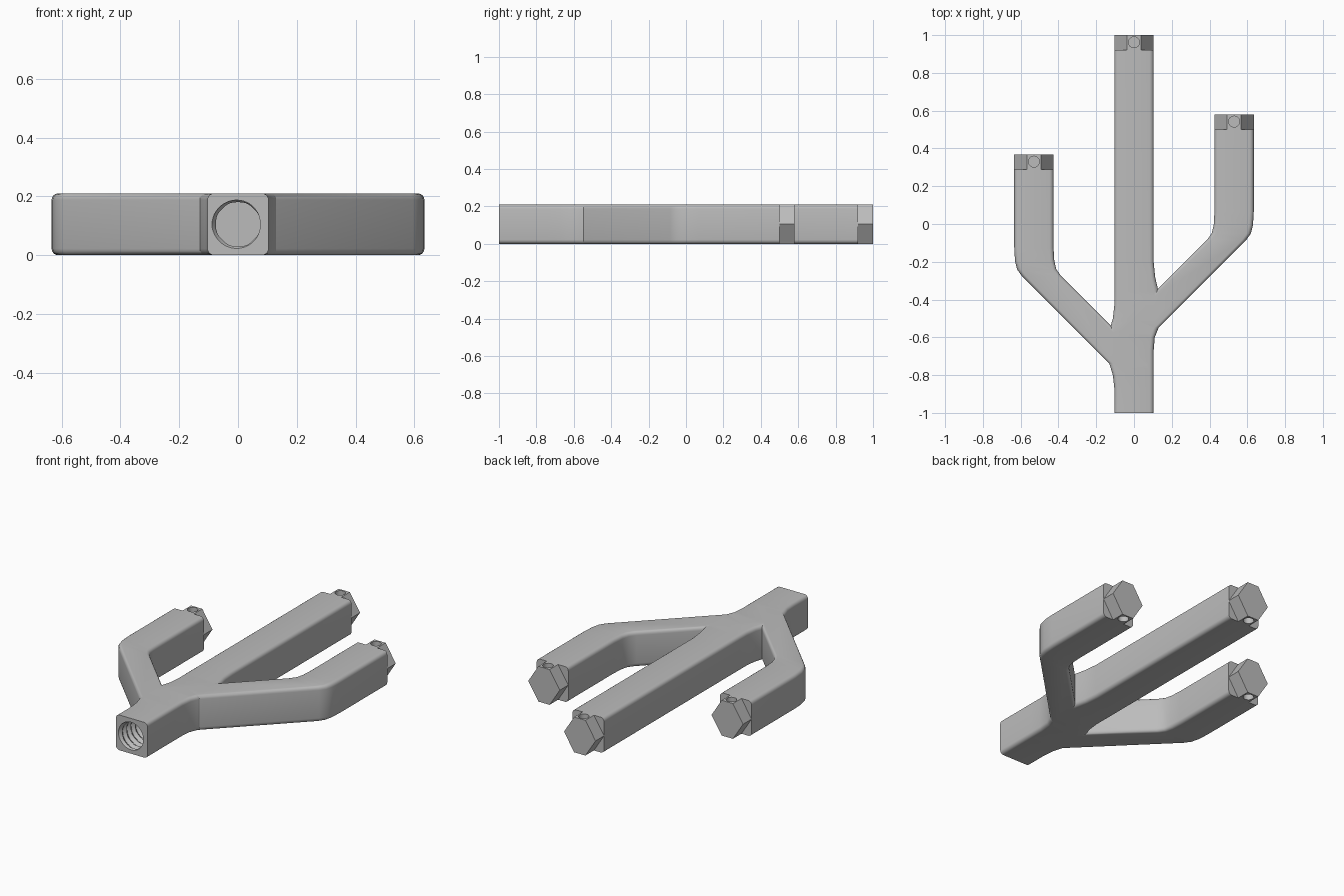
import bpy, bmesh, math

if "Cube" in bpy.data.objects:
    bpy.data.objects.remove(bpy.data.objects["Cube"], do_unlink=True)

H = 0.105           # half height of every limb
W = 0.104           # half width of every limb
R = 0.022           # edge rounding

grey = bpy.data.materials.new("plain grey")
grey.use_nodes = True
COLOUR = (0.5, 0.5, 0.5, 1)
grey.diffuse_color = COLOUR
grey.node_tree.nodes["Principled BSDF"].inputs["Base Color"].default_value = COLOUR


def loft(name, rings):
    """Skin a list of equal-length point rings and cap both ends."""
    bm = bmesh.new()
    rows = [[bm.verts.new(p) for p in ring] for ring in rings]
    n = len(rows[0])
    for a, b in zip(rows, rows[1:]):
        for i in range(n):
            j = (i + 1) % n
            bm.faces.new((a[i], a[j], b[j], b[i]))
    bm.faces.new(rows[0][::-1])
    bm.faces.new(rows[-1])
    bmesh.ops.recalc_face_normals(bm, faces=bm.faces)
    mesh = bpy.data.meshes.new(name)
    bm.to_mesh(mesh)
    bm.free()
    mesh.materials.append(grey)
    obj = bpy.data.objects.new(name, mesh)
    bpy.context.collection.objects.link(obj)
    return obj


def activate(obj):
    bpy.ops.object.select_all(action="DESELECT")
    obj.select_set(True)
    bpy.context.view_layer.objects.active = obj


def combine(obj, other, operation):
    """Apply a boolean and remove the helper."""
    mod = obj.modifiers.new("combine", "BOOLEAN")
    mod.operation, mod.solver, mod.object = operation, "EXACT", other
    activate(obj)
    bpy.ops.object.modifier_apply(modifier=mod.name)
    bpy.data.objects.remove(other, do_unlink=True)


def section(x0, x1, y, steps=4):
    """Rounded rectangle across the limb, between x0 and x1."""
    cx, hw = (x0 + x1) / 2, (x1 - x0) / 2
    ring = []
    for k, (sx, sz) in enumerate([(1, 1), (-1, 1), (-1, -1), (1, -1)]):
        for s in range(steps + 1):
            a = (k + s / steps) * math.pi / 2
            ring.append((cx + sx * (hw - R) + R * math.cos(a), y,
                         H + sz * (H - R) + R * math.sin(a)))
    return ring


def sample(table, y):
    """Linear lookup in a (y, value) table."""
    for (y0, v0), (y1, v1) in zip(table, table[1:]):
        if y <= y1:
            return v0 + (v1 - v0) * max(0, y - y0) / (y1 - y0)
    return table[-1][1]


# Trunk, swelling a little where each arm joins
left_side = [(-0.67, 0.104), (-0.60, 0.110), (-0.55, 0.130),
             (-0.36, 0.130), (-0.28, 0.112), (-0.20, 0.104)]
right_side = [(-0.87, 0.104), (-0.80, 0.112), (-0.74, 0.130),
              (-0.56, 0.130), (-0.50, 0.112), (-0.43, 0.104)]
stations = sorted({y for y, _ in left_side + right_side} | {-1.0, 0.92})
trunk = loft("trunk_and_arms", [section(-sample(right_side, y), sample(left_side, y), y)
                                for y in stations])

# Arms: 45 degree branch, small bend, then straight back
for side, root, tip in ((1, -0.575, 0.50), (-1, -0.765, 0.288)):
    bend = root + 0.53
    path = [(0, root), (0.49, root + 0.49), (0.515, bend - 0.005),
            (0.526, bend + 0.04), (0.53, bend + 0.11), (0.53, tip)]
    arm = loft("arm", [section(side * x - W, side * x + W, y) for x, y in path])
    combine(trunk, arm, "UNION")

# Threaded socket in the front end of the trunk
PITCH, DEPTH, SIDES = 0.04, 0.28, 48
thread = []
for i in range(-2, int(DEPTH / PITCH * 8) + 1):
    y = i * PITCH / 8
    ring = []
    for k in range(SIDES):
        phase = (y / PITCH + k / SIDES) % 1
        r = 0.075 + 0.014 * (1 - abs(2 * phase - 1))
        a = 2 * math.pi * k / SIDES
        ring.append((r * math.cos(a), -1 + y, H + r * math.sin(a)))
    thread.append(ring)
combine(trunk, loft("thread_cutter", thread), "DIFFERENCE")

activate(trunk)
bpy.ops.object.shade_smooth_by_angle(angle=math.radians(30))

# Six-sided end plugs with a blind hole above and below
HEX = [(W, 0), (0.037, H), (-0.037, H), (-W, 0), (-0.037, -H), (0.037, -H)]
for name, cx, y0 in (("trunk_end_plug", 0, 0.92), ("left_end_plug", 0.53, 0.50),
                     ("right_end_plug", -0.53, 0.288)):
    plug = loft(name, [[(cx + x, y, H + z) for x, z in HEX] for y in (y0, y0 + 0.08)])
    for z0, z1 in ((-0.02, 0.05), (0.16, 0.23)):
        rings = [[(cx + 0.029 * math.cos(k * math.pi / 12),
                   y0 + 0.042 + 0.029 * math.sin(k * math.pi / 12), z)
                  for k in range(24)] for z in (z0, z1)]
        combine(plug, loft("hole_cutter", rings), "DIFFERENCE")
    activate(plug)
    bpy.ops.object.shade_smooth_by_angle(angle=math.radians(25))
